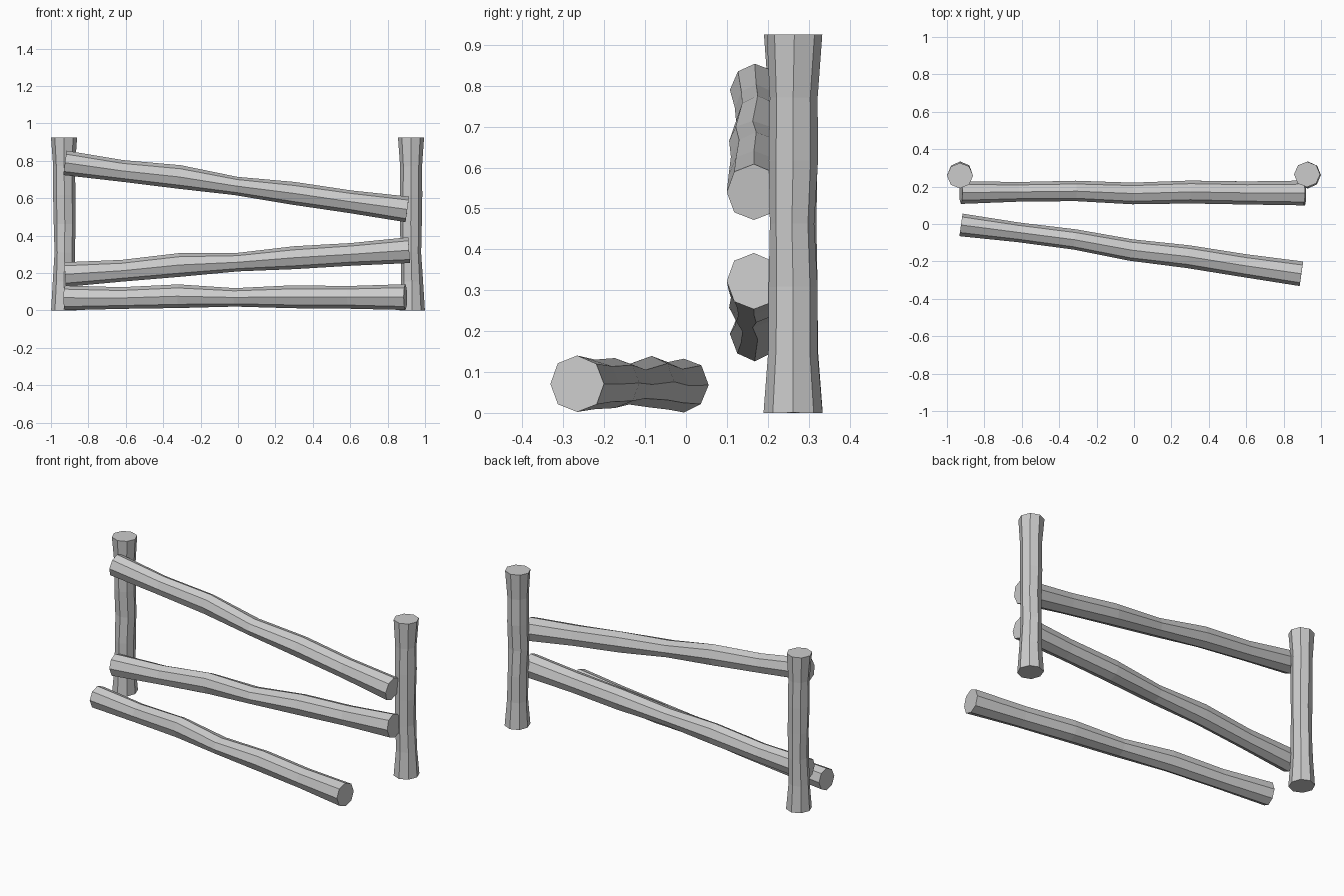
import bpy, bmesh, math, random
from mathutils import Vector

if "Cube" in bpy.data.objects:
    bpy.data.objects.remove(bpy.data.objects["Cube"])

SIDES = 8


def log(name, start, end, rings, side, seed):
    """Rough-hewn octagonal log; rings = (side radius, up radius, side shift, up shift)."""
    rnd = random.Random(seed)
    a, b = Vector(start), Vector(end)
    axis = (b - a).normalized()
    u = Vector(side)
    u = (u - axis * u.dot(axis)).normalized()
    v = axis.cross(u)
    if v.z < 0:
        v = -v
    bm = bmesh.new()
    loops = []
    last = len(rings) - 1
    for i, (ru, rv, su, sv) in enumerate(rings):
        c = a.lerp(b, i / last) + u * su + v * sv
        loop = []
        for k in range(SIDES):
            t = math.tau * k / SIDES
            j = 1 + rnd.uniform(-0.04, 0.02)
            loop.append(bm.verts.new(c + u * ru * j * math.cos(t) + v * rv * j * math.sin(t)))
        loops.append(loop)
    for p, q in zip(loops, loops[1:]):
        for k in range(SIDES):
            n = (k + 1) % SIDES
            bm.faces.new((p[k], p[n], q[n], q[k]))
    bm.faces.new(loops[0][::-1])
    bm.faces.new(loops[-1])
    bmesh.ops.recalc_face_normals(bm, faces=bm.faces)
    me = bpy.data.meshes.new(name)
    bm.to_mesh(me)
    bm.free()
    ob = bpy.data.objects.new(name, me)
    bpy.context.collection.objects.link(ob)
    return ob


# Uneven thickness along rails and posts
rail = [(.060, .067, 0, 0), (.053, .058, .004, -.002), (.055, .064, .008, .007),
        (.059, .050, -.004, 0), (.061, .061, .005, .003), (.061, .061, 0, 0),
        (.067, .070, 0, 0)]
post = [(.070, .072, 0, 0), (.060, .060, 0, 0), (.056, .059, .003, 0),
        (.060, .056, .004, .003), (.060, .061, .002, 0), (.058, .059, 0, 0),
        (.069, .069, 0, -.003)]

# Upright posts, the right one turned half round
log("left_post", (-.93, .262, 0), (-.93, .262, .925), post, (1, 0, 0), 1)
log("right_post", (.93, .262, 0), (.925, .262, .925), post, (-1, 0, 0), 1)

# Slanting rails fixed to the front of the posts
log("top_rail", (-.925, .168, .79), (.905, .166, .54), rail, (0, 1, 0), 2)
log("middle_rail", (-.925, .168, .193), (.915, .166, .322), rail, (0, 1, 0), 2)

# Rail fallen on the ground in front
log("fallen_rail", (-.925, -.005, .068), (.895, -.266, .071), rail, (0, 1, 0), 2)
